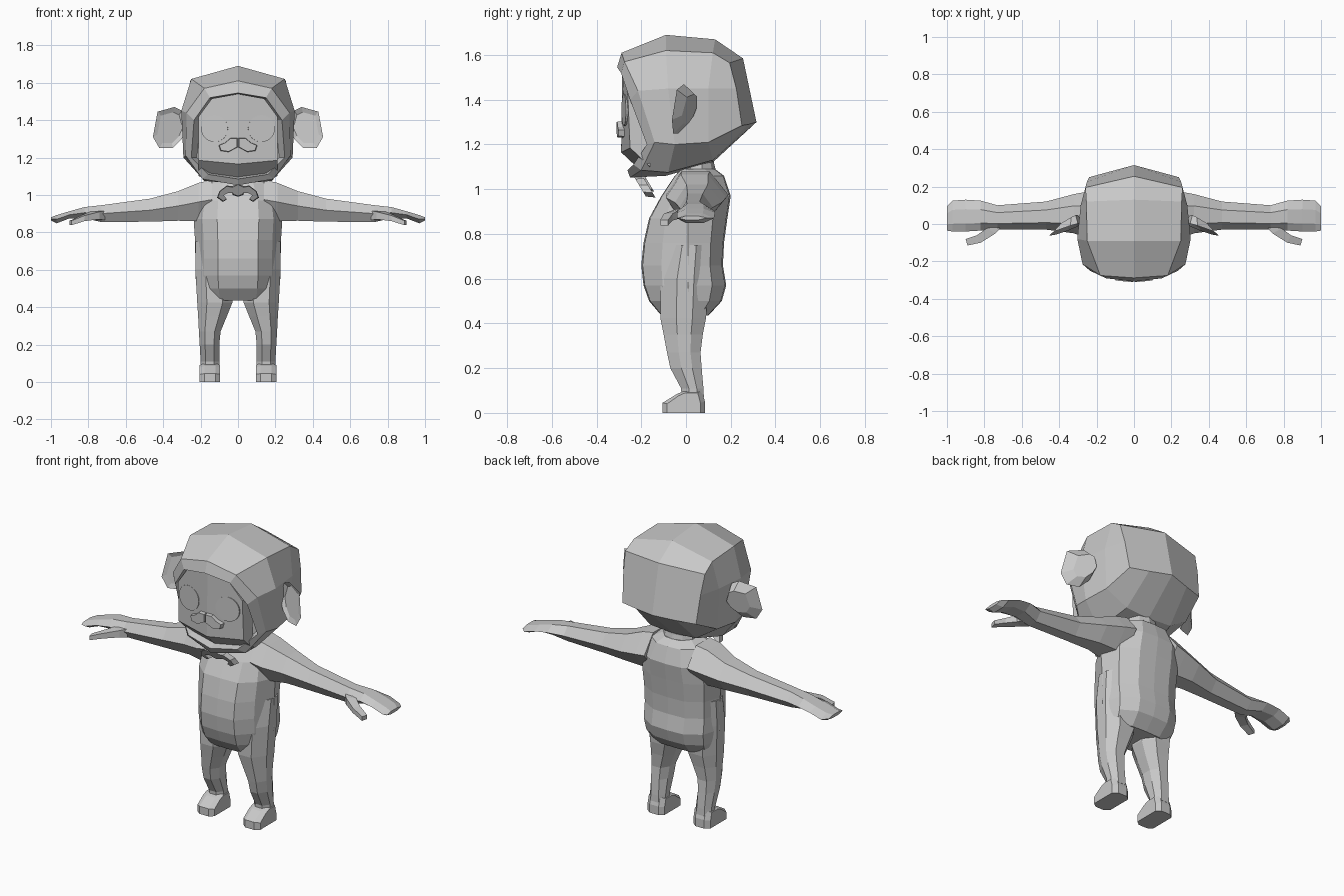
import bpy, bmesh, math
from mathutils import Vector, Matrix

grey = bpy.data.materials.new("plain_grey")
grey.diffuse_color = (0.58, 0.58, 0.58, 1)


def finish(name, bm, mirror=True):
    """Mirror across x = 0, fix normals and make the object."""
    if mirror:
        geom = bm.verts[:] + bm.edges[:] + bm.faces[:]
        bmesh.ops.mirror(bm, geom=geom, axis='X', merge_dist=0.001)
    bmesh.ops.recalc_face_normals(bm, faces=bm.faces[:])
    me = bpy.data.meshes.new(name)
    bm.to_mesh(me)
    bm.free()
    me.materials.append(grey)
    ob = bpy.data.objects.new(name, me)
    bpy.context.collection.objects.link(ob)
    return ob


def loft(name, rings, closed=False):
    """Skin a list of rings; open rings are halves that meet the mirror plane."""
    bm = bmesh.new()
    vs = [[bm.verts.new(p) for p in r] for r in rings]
    n = len(rings[0])
    for a, b in zip(vs, vs[1:]):
        for i in range(n if closed else n - 1):
            j = (i + 1) % n
            bm.faces.new((a[i], a[j], b[j], b[i]))
    bm.faces.new(vs[0])
    bm.faces.new(vs[-1])
    return finish(name, bm)


def plate(name, pts, y_at, thick, bevel=0.0, front_scale=1.0):
    """Extrude a front outline of (x, z) points along y."""
    c = sum((Vector(p) for p in pts), Vector((0, 0))) / len(pts)
    front = [c + (Vector(p) - c) * front_scale for p in pts]
    rings = [[(p[0], y_at(*p) + d, p[1]) for p in s]
             for s, d in ((front, 0), (pts, thick))]
    return loft(name, rings, True)


# Torso: half sections given as height, front, back, half width
torso = []
for z, f, b, w in ((.435, -.11, .10, .205), (.50, -.165, .16, .22), (.57, -.19, .18, .228),
                   (.66, -.20, .165, .228), (.76, -.19, .17, .23), (.87, -.165, .185, .237),
                   (.97, -.11, .20, .225), (1.06, -.05, .17, .175), (1.09, -.02, .13, .11)):
    torso.append([(0, f, z), (.47 * w, f * .97, z), (.8 * w, f * .55, z), (w, .01, z),
                  (.85 * w, b * .65, z), (.45 * w, b * .97, z), (0, b, z)])
loft("torso", torso)

# Neck
neck = []
for z, r, y in ((1.04, .11, .05), (1.115, .095, .045), (1.17, .10, .04)):
    neck.append([(r * math.sin(math.pi * i / 5), y - r * .85 * math.cos(math.pi * i / 5), z)
                 for i in range(6)])
loft("neck", neck)

# Arms and hands: hexagonal sections along x
arm = []
for x, y0, y1, z0, z1 in ((.14, -.09, .19, .87, 1.08), (.21, -.09, .18, .86, 1.065),
                          (.32, -.05, .16, .862, 1.02), (.47, -.03, .12, .857, .98),
                          (.73, -.03, .10, .855, .945), (.82, -.035, .125, .875, .935),
                          (.90, -.04, .13, .875, .913), (.97, -.04, .125, .848, .892),
                          (1.0, -.035, .095, .863, .88)):
    m, h = (z0 + z1) / 2, y1 - y0
    arm.append([(x, y0, m), (x, y0 + .25 * h, z1), (x, y1 - .3 * h, z1),
                (x, y1, m), (x, y1 - .3 * h, z0), (x, y0 + .25 * h, z0)])
loft("arms", arm, True)

# Thumbs
loft("thumbs", [[(x, y0, z0), (x + d, y1, z0), (x + d, y1, z1), (x, y0, z1)]
                for x, d, y0, y1, z0, z1 in ((.71, .07, -.015, .02, .865, .915),
                                             (.74, .05, -.05, -.025, .87, .91),
                                             (.82, .02, -.10, -.06, .86, .89),
                                             (.89, .01, -.115, -.08, .838, .862))], True)

# Legs: eight-sided sections
leg = []
for z, x0, x1, y0, y1 in ((.07, .10, .20, -.02, .08), (.11, .10, .20, -.022, .078),
                          (.20, .10, .205, -.07, .07), (.27, .093, .209, -.085, .065),
                          (.35, .06, .213, -.10, .075), (.425, .03, .218, -.115, .09),
                          (.60, .03, .228, -.115, .10), (.75, .06, .228, -.08, .10)):
    cx, cy, a, b = (x0 + x1) / 2, (y0 + y1) / 2, (x1 - x0) / 2, (y1 - y0) / 2
    leg.append([(cx + a * p, cy + b * q, z) for p, q in
                ((.45, -1), (1, -.3), (1, .4), (.5, 1), (-.5, 1), (-1, .4), (-1, -.4), (-.45, -1))])
loft("legs", leg, True)

# Feet: side profile swept across x, narrowed at both sides
side = ((-.105, 0), (-.105, .045), (-.04, .085), (0, .10), (.07, .10), (.085, .05), (.085, 0))
loft("feet", [[(x, -.01 + (y + .01) * s, z * t) for y, z in side]
              for x, s, t in ((.095, .78, .9), (.12, 1, 1), (.178, 1, 1), (.205, .78, .9))], True)

# Hood: half sections from the recess over the rim to the back of the head
hood = [
    [(0, -.20, 1.53), (.14, -.20, 1.50), (.20, -.18, 1.40), (.22, -.12, 1.2), (.15, -.18, 1.12), (0, -.2, 1.1)],
    [(0, -.308, 1.545), (.15, -.29, 1.52), (.235, -.25, 1.40), (.25, -.175, 1.2), (.16, -.235, 1.11), (0, -.262, 1.085)],
    [(0, -.288, 1.61), (.18, -.275, 1.57), (.275, -.215, 1.44), (.28, -.14, 1.21), (.19, -.20, 1.085), (0, -.25, 1.052)],
    [(0, -.09, 1.69), (.25, -.09, 1.62), (.303, -.08, 1.45), (.292, -.05, 1.2), (.18, -.08, 1.075), (0, -.09, 1.06)],
    [(0, .13, 1.67), (.255, .12, 1.61), (.285, .10, 1.45), (.275, .10, 1.21), (.15, .12, 1.13), (0, .12, 1.12)],
    [(0, .255, 1.585), (.26, .195, 1.565), (.252, .225, 1.45), (.24, .25, 1.285), (.13, .28, 1.29), (0, .315, 1.30)],
]
loft("hood", hood)

# Face with a slanted underside
loft("face", [
    [(0, -.285, 1.54), (.14, -.278, 1.515), (.21, -.26, 1.42), (.212, -.25, 1.185), (0, -.29, 1.165)],
    [(0, -.18, 1.54), (.14, -.18, 1.51), (.21, -.17, 1.42), (.212, -.16, 1.10), (0, -.21, 1.09)]])

# Eyes: thin discs lying on the face
bm = bmesh.new()
bmesh.ops.create_cone(bm, cap_ends=True, segments=24, radius1=.072, radius2=.072, depth=.009,
                      matrix=Matrix.Translation((.125, -.274, 1.355)) @ Matrix.Rotation(math.radians(8), 4, 'Z')
                      @ Matrix.Rotation(math.pi / 2, 4, 'X'))
finish("eyes", bm)

# Moustache
plate("moustache", [(0, 1.255), (.05, 1.228), (.095, 1.235), (.105, 1.265), (.07, 1.28), (.04, 1.305), (0, 1.305)],
      lambda x, z: -.312 + x * .1, .04, front_scale=.9)

# Ears: slanted plates with a narrower back
ear = [(.275, 1.36), (.30, 1.45), (.34, 1.47), (.43, 1.445), (.455, 1.31), (.42, 1.25), (.35, 1.25), (.30, 1.30)]
rim = [(x, .01 - (x - .28) * .33 - (1.46 - z) * .1, z) for x, z in ear]
dish = [(.36 + (x - .36) * .75, y + .012, 1.36 + (z - 1.36) * .75) for x, y, z in rim]
back = [(.33 + (x - .33) * .6, y + .045, 1.36 + (z - 1.36) * .6) for x, y, z in rim]
loft("ears", [dish, rim, back], True)

# Bow under the chin: knot and curled tails
slope = lambda x, z: -.235 + (1.06 - z) * .6
plate("bow_knot", [(.035, 1.045), (.03, 1.0), (0, .99), (-.03, 1.0), (-.035, 1.045), (0, 1.06)],
      slope, .05, front_scale=.85)
plate("bow_tails", [(.02, 1.045), (.06, 1.05), (.10, 1.02), (.112, .985), (.08, .963),
                    (.06, .975), (.078, .998), (.05, 1.012), (.02, 1.01)],
      slope, .04, front_scale=.9)
